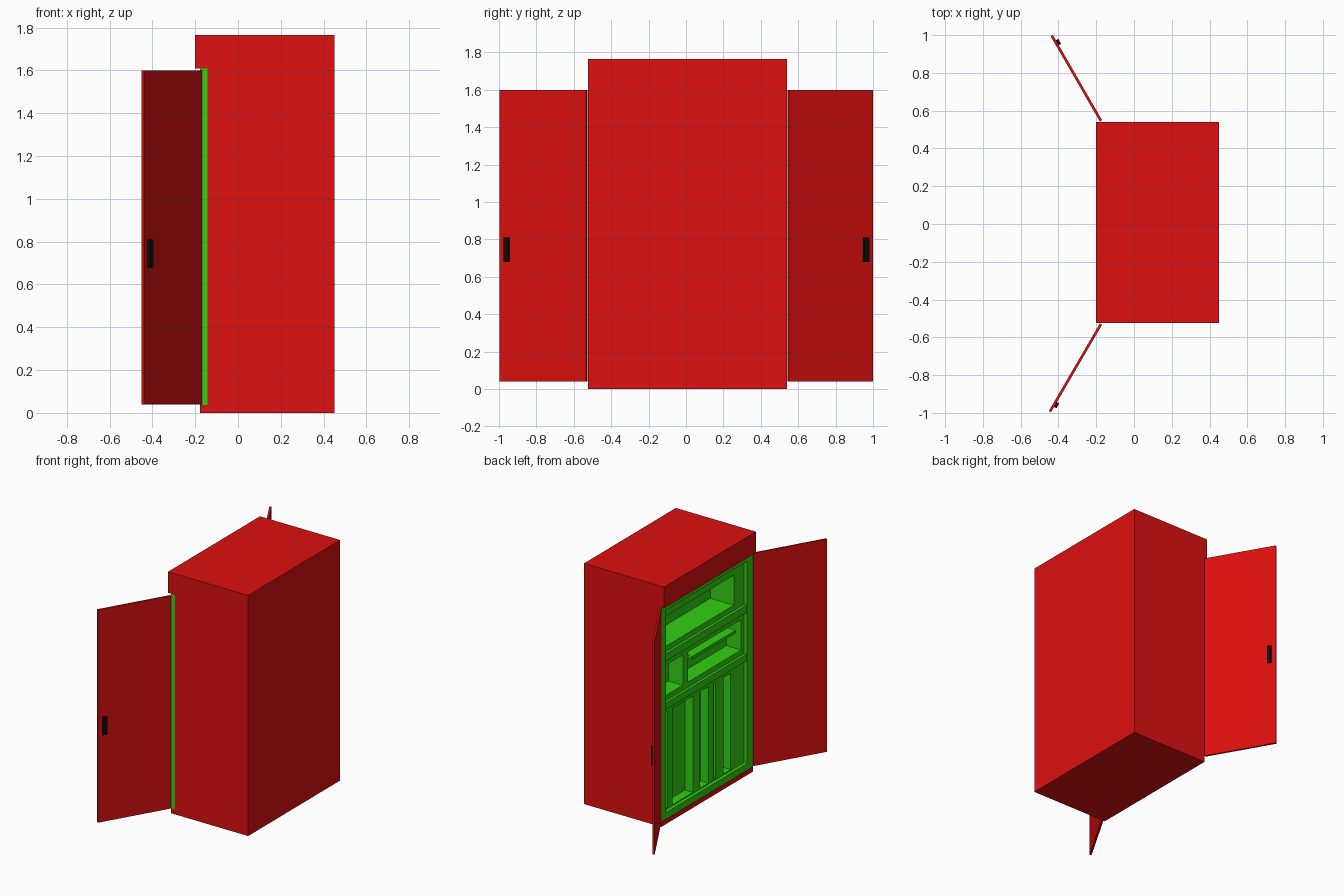
import bpy, bmesh, math
from mathutils import Vector, Matrix

if "Cube" in bpy.data.objects:
    bpy.data.objects.remove(bpy.data.objects["Cube"])


def material(name, col):
    m = bpy.data.materials.new(name)
    m.diffuse_color = (*col, 1)
    m.use_nodes = True
    m.node_tree.nodes["Principled BSDF"].inputs["Base Color"].default_value = m.diffuse_color
    return m


RED = material("red paint", (0.72, 0.005, 0.005))
GREEN = material("green lining", (0.032, 0.64, 0.006))
BLACK = material("black handle", (0.004, 0.004, 0.004))


def finish(name, bm, mat):
    me = bpy.data.meshes.new(name)
    bm.to_mesh(me)
    bm.free()
    me.materials.append(mat)
    ob = bpy.data.objects.new(name, me)
    bpy.context.collection.objects.link(ob)
    return ob


def box(name, x, y, z, mat):
    bm = bmesh.new()
    size = Vector((x[1] - x[0], y[1] - y[0], z[1] - z[0]))
    mid = Vector((sum(x) / 2, sum(y) / 2, sum(z) / 2))
    bmesh.ops.create_cube(bm, size=1, matrix=Matrix.Translation(mid) @ Matrix.Diagonal((*size, 1)))
    return finish(name, bm, mat)


def quad(bm, pts, toward):
    """Add a face whose normal points to the given point."""
    f = bm.faces.new([bm.verts.new(p) for p in pts])
    f.normal_update()
    if f.normal.dot(Vector(toward) - f.calc_center_median()) < 0:
        f.normal_flip()


def pierced_panel(name, x, y, z, holes, mat):
    """Flat panel at x with open-fronted niches; hole = (y0, y1, z0, z1, depth)."""
    bm = bmesh.new()
    ys = sorted({*y, *(v for h in holes for v in h[0:2])})
    zs = sorted({*z, *(v for h in holes for v in h[2:4])})
    for a, b in zip(ys, ys[1:]):
        for c, d in zip(zs, zs[1:]):
            my, mz = (a + b) / 2, (c + d) / 2
            if not any(h[0] < my < h[1] and h[2] < mz < h[3] for h in holes):
                quad(bm, [(x, a, c), (x, b, c), (x, b, d), (x, a, d)], (-9, my, mz))
    for a, b, c, d, depth in holes:
        xb = x + depth
        ctr = (x + depth / 2, (a + b) / 2, (c + d) / 2)
        quad(bm, [(xb, a, c), (xb, b, c), (xb, b, d), (xb, a, d)], ctr)
        for k in (a, b):
            quad(bm, [(x, k, c), (xb, k, c), (xb, k, d), (x, k, d)], ctr)
        for k in (c, d):
            quad(bm, [(x, a, k), (xb, a, k), (xb, b, k), (x, b, k)], ctr)
    bmesh.ops.remove_doubles(bm, verts=bm.verts[:], dist=1e-5)
    return finish(name, bm, mat)


Y0, Y1 = -0.525, 0.54
F, B = -0.178, 0.45        # front and back of the cabinet
R = F + 0.025              # recessed inner panel

# Red outer casing
box("plinth", (F, B), (Y0, Y1), (0, 0.035), RED)
box("top_box", (-0.2, B), (Y0, Y1), (1.61, 1.765), RED)
box("back_panel", (B - 0.012, B), (Y0, Y1), (0.035, 1.61), RED)
for side, ya, yb in (("left", Y0, Y0 + 0.01), ("right", Y1 - 0.01, Y1)):
    box("side_panel_" + side, (F + 0.001, B - 0.012), (ya, yb), (0.035, 1.61), RED)

# Green face frame around the opening
IY0, IY1, IZ0, IZ1 = -0.455, 0.487, 0.085, 1.57
box("frame_left", (F, R + 0.01), (Y0, IY0), (0.037, 1.609), GREEN)
box("frame_right", (F, R + 0.01), (IY1, Y1), (0.037, 1.609), GREEN)
box("frame_bottom", (F, R + 0.01), (IY0, IY1), (0.037, IZ0), GREEN)
box("frame_top", (F, R + 0.01), (IY0, IY1), (IZ1, 1.609), GREEN)

# Inner panel with its compartments
pierced_panel("compartments", R, (IY0, IY1), (IZ0, IZ1), [
    (-0.335, 0.465, 1.285, 1.505, 0.19),   # upper shelf
    (0.256, 0.465, 0.924, 1.145, 0.115),   # small cubby
    (-0.42, 0.197, 0.924, 1.145, 0.12),    # wide cubby
    (0.138, 0.465, 0.093, 0.80, 0.065),    # lower bay
    (-0.30, 0.055, 0.093, 0.80, 0.065),    # lower bay
], GREEN)

# Rails, pull-out shelf and upright bars
box("middle_rail", (F + 0.006, R), (IY0, IY1), (1.19, 1.245), GREEN)
box("lower_rail", (F + 0.006, R), (IY0, IY1), (0.835, 0.885), GREEN)
box("pull_out_shelf", (F - 0.01, R + 0.06), (-0.31, 0.197), (1.10, 1.122), GREEN)
for i, (ya, yb) in enumerate(((0.374, 0.433), (-0.10, -0.04), (-0.217, -0.123))):
    box(f"upright_bar_{i}", (R, R + 0.065), (ya, yb), (0.093, 0.80), GREEN)

# Open doors with handles on their outer faces
for side, hinge, end in (("left", (-0.175, -0.53), (-0.445, -0.993)),
                         ("right", (-0.175, 0.546), (-0.435, 0.997))):
    h, e = Vector(hinge), Vector(end)
    d = e - h
    length, s = d.length, (1 if d.y > 0 else -1)
    place = Matrix.Translation((h.x, h.y, 0)) @ Matrix.Rotation(math.atan2(d.y, d.x), 4, "Z")
    door = box("door_" + side, (0, length), (-0.007, 0.007), (0.04, 1.60), RED)
    out = sorted((-s * 0.007, -s * 0.021))
    grip = box("handle_" + side, (length - 0.062, length - 0.032), out, (0.68, 0.81), BLACK)
    for ob in (door, grip):
        ob.data.transform(place)
